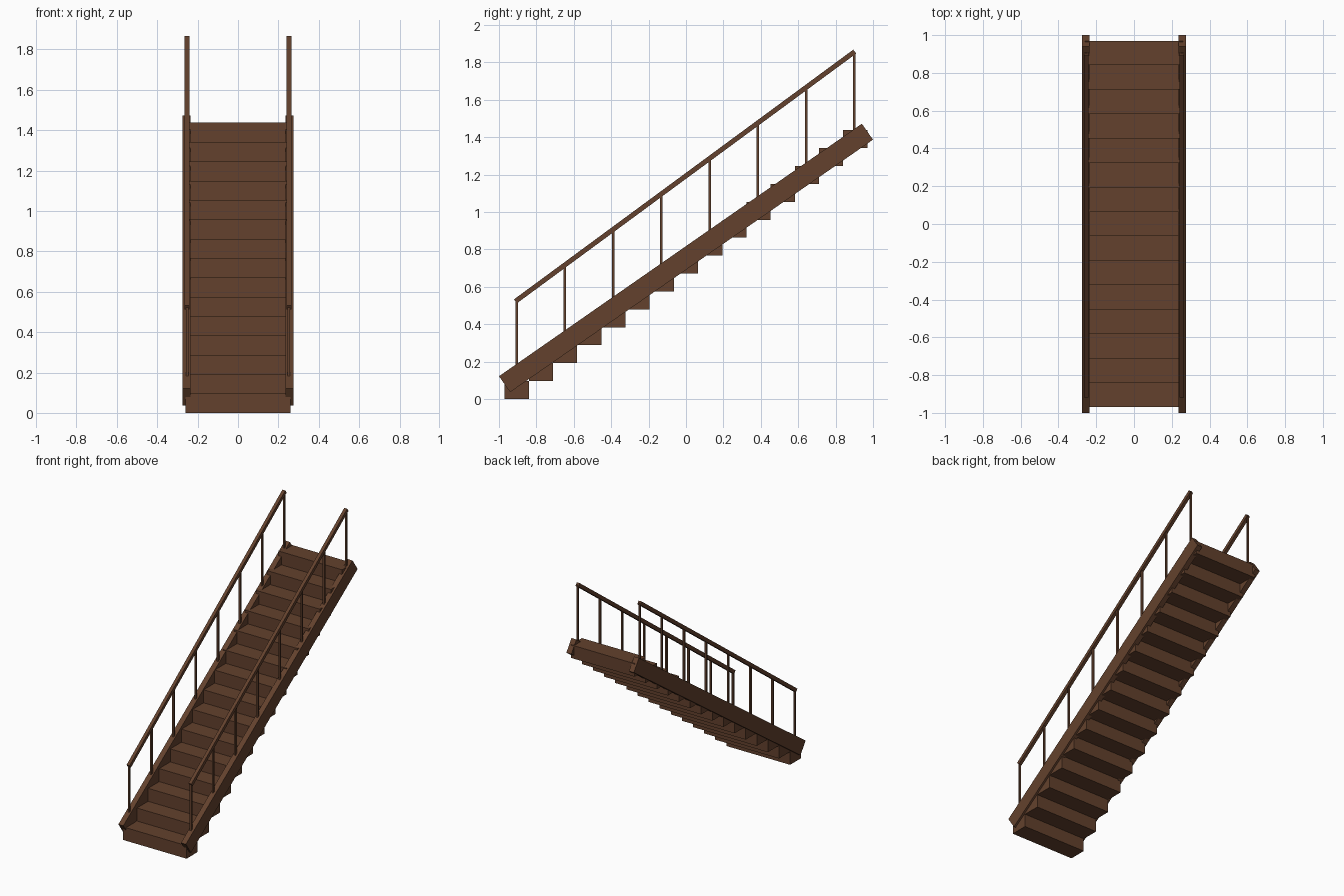
import bpy, math

if "Cube" in bpy.data.objects:
    bpy.data.objects.remove(bpy.data.objects["Cube"])

wood = bpy.data.materials.new("brown wood")
wood.diffuse_color = (0.125, 0.053, 0.026, 1)
wood.use_nodes = True
wood.node_tree.nodes["Principled BSDF"].inputs["Base Color"].default_value = wood.diffuse_color


def box(name, center, size, tilt=0.0):
    """Box of a given size, tilted upwards along y."""
    bpy.ops.mesh.primitive_cube_add(size=1, location=center)
    ob = bpy.context.object
    ob.name = name
    ob.scale = size
    ob.rotation_euler = (tilt, 0, 0)
    bpy.ops.object.transform_apply(location=False, rotation=True, scale=True)
    ob.data.materials.append(wood)
    return ob


def beam(name, x, start, end, width, thick):
    """Sloped beam whose centre line runs between two (y, z) points."""
    dy, dz = end[0] - start[0], end[1] - start[1]
    center = (x, (start[0] + end[0]) / 2, (start[1] + end[1]) / 2)
    return box(name, center, (width, math.hypot(dy, dz), thick), math.atan2(dz, dy))


# Solid block treads, each starting where the last one ends
STEPS, RUN, RISE = 15, 1.94 / 15, 1.437 / 15
for i in range(STEPS):
    box(f"step_{i + 1}", (0, -0.97 + (i + 0.5) * RUN, (i + 0.5) * RISE),
        (0.52, RUN, RISE))

POSTS = 8
RAIL_START, RAIL_END = (-0.912, 0.522), (0.902, 1.857)
for side, s in (("left", -1), ("right", 1)):
    # Side board carrying the treads
    beam(f"{side}_stringer", s * 0.255, (-0.97, 0.079), (0.97, 1.429), 0.04, 0.104)
    # Handrail
    beam(f"{side}_handrail", s * 0.252, RAIL_START, RAIL_END, 0.024, 0.026)
    # Posts from stringer to handrail
    for i in range(POSTS):
        t = i / (POSTS - 1)
        y = -0.906 + t * 1.806
        top = RAIL_START[1] + (y - RAIL_START[0]) * 0.736
        bottom = 0.754 + y * 0.696 + 0.03
        box(f"{side}_post_{i + 1}", (s * 0.252, y, (top + bottom) / 2),
            (0.013, 0.013, top - bottom))
